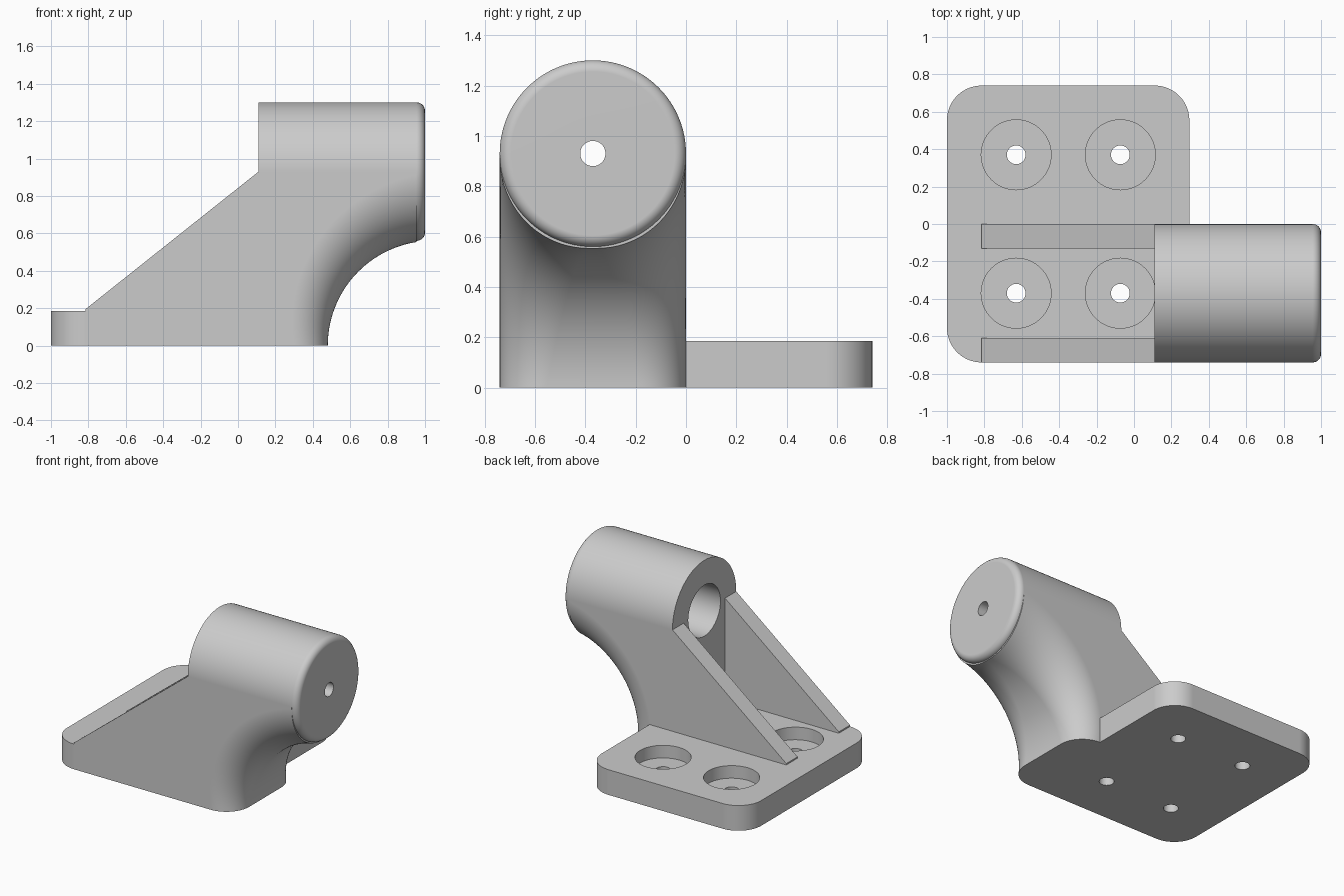
import bpy, bmesh, math
from mathutils import Vector

cube = bpy.data.objects.get("Cube")
if cube:
    bpy.data.objects.remove(cube, do_unlink=True)

grey = bpy.data.materials.new("plain grey")
grey.use_nodes = True
grey.diffuse_color = (0.6, 0.6, 0.6, 1)
grey.node_tree.nodes["Principled BSDF"].inputs["Base Color"].default_value = (0.6, 0.6, 0.6, 1)

THICK = 0.185            # plate thickness and corner radius
BACK, AXIS_Z = 0.11, 0.93  # rear face and height of the barrel
R = 0.37                 # barrel radius, also half its width
BORE, PIN = 0.187, 0.05  # wide and narrow hole radii
STEP = 0.81              # where the barrel bore narrows


def make(name, bm):
    bmesh.ops.remove_doubles(bm, verts=bm.verts, dist=1e-5)
    bmesh.ops.recalc_face_normals(bm, faces=bm.faces)
    mesh = bpy.data.meshes.new(name)
    bm.to_mesh(mesh)
    bm.free()
    mesh.materials.append(grey)
    obj = bpy.data.objects.new(name, mesh)
    bpy.context.collection.objects.link(obj)
    return obj


def lathe(name, profile, location, steps=96, upright=False):
    """Revolve a closed (distance, radius) profile about x, or z if upright."""
    bm = bmesh.new()
    rings = []
    for i in range(steps):
        a = math.tau * i / steps
        rings.append([bm.verts.new((d, r * math.cos(a), r * math.sin(a))) for d, r in profile])
    for i, ring in enumerate(rings):
        other = rings[(i + 1) % steps]
        for j in range(len(profile)):
            k = (j + 1) % len(profile)
            if profile[j][1] or profile[k][1]:
                bm.faces.new((ring[j], ring[k], other[k], other[j]))
    obj = make(name, bm)
    obj.location = location
    if upright:
        obj.rotation_euler.y = -math.pi / 2
    return obj


def cut(obj, cutter):
    cutter.hide_render = True
    mod = obj.modifiers.new("cut", "BOOLEAN")
    mod.operation, mod.solver, mod.object = "DIFFERENCE", "EXACT", cutter
    bpy.context.view_layer.objects.active = obj
    bpy.ops.object.modifier_apply(modifier=mod.name)
    bpy.data.objects.remove(cutter, do_unlink=True)


def smooth(obj):
    bpy.ops.object.select_all(action="DESELECT")
    obj.select_set(True)
    bpy.context.view_layer.objects.active = obj
    bpy.ops.object.shade_smooth_by_angle(angle=math.radians(30))
    mod = obj.modifiers.new("flat sides", "WEIGHTED_NORMAL")
    mod.keep_sharp = True


# Base plate with rounded corners and four counterbored holes
bm = bmesh.new()
bmesh.ops.create_cube(bm, size=1)
for v in bm.verts:
    v.co = Vector((-0.352 + v.co.x * 1.296, v.co.y * 4 * R, (v.co.z + 0.5) * THICK))
upright = [e for e in bm.edges if abs(e.verts[0].co.z - e.verts[1].co.z) > 0.1]
bmesh.ops.bevel(bm, geom=upright, offset=THICK, segments=16, profile=0.5, affect="EDGES")
plate = make("base_plate", bm)
hole = [(-0.1, 0), (-0.1, PIN), (THICK / 2, PIN), (THICK / 2, BORE), (0.3, BORE), (0.3, 0)]
for x in (-0.63, -0.073):
    for y in (-R, R):
        cut(plate, lathe("hole_cutter", hole, (x, y, 0), 64, upright=True))
smooth(plate)

# Horizontal barrel with a stepped bore and a rounded front rim
rim = 0.045
fillet = [(1 - rim + rim * math.sin(a), R - rim + rim * math.cos(a))
          for a in (math.pi / 2 * i / 8 for i in range(9))]
profile = [(BACK, BORE), (BACK, R)] + fillet + [(1, PIN), (STEP, PIN), (STEP, BORE)]
smooth(lathe("barrel", profile, (0, -R, AXIS_Z), 128))

# Pillar: curved sweep whose corners open from the plate radius into the barrel
CX, INNER, N, M = BACK + AXIS_Z, AXIS_Z - R, 40, 20
bm = bmesh.new()
rows = []
for i in range(N + 1):
    t = i / N
    th = t * math.pi / 2
    r = THICK + (R - THICK) * t
    row = []
    for side in (1, -1):
        corner = []
        for j in range(M + 1):
            a = math.pi / 2 * j / M
            s = INNER + r - r * math.sin(a)
            y = -R + side * (R - r + r * math.cos(a))
            corner.append(bm.verts.new((CX - s * math.cos(th), y, s * math.sin(th))))
        row += corner[::side]
    rows.append(row)
for lower, upper in zip(rows, rows[1:]):
    for j in range(len(lower) - 1):
        bm.faces.new((lower[j], lower[j + 1], upper[j + 1], upper[j]))
low_l, low_r, top_l, top_r = [bm.verts.new((BACK, y, z)) for z in (0, AXIS_Z) for y in (0, -2 * R)]
bm.faces.new([row[0] for row in rows] + [top_l, low_l])
bm.faces.new([row[-1] for row in rows] + [top_r, low_r])
bm.faces.new(rows[0] + [low_r, low_l])
bm.faces.new((rows[-1][0], rows[-1][-1], top_r, top_l))
bm.faces.new((low_l, low_r, top_r, top_l))
bm.faces.new(rows[-1])
bmesh.ops.remove_doubles(bm, verts=bm.verts, dist=1e-5)
bmesh.ops.bisect_plane(bm, geom=bm.verts[:] + bm.edges[:] + bm.faces[:],
                       plane_co=(1 - rim, 0, 0), plane_no=(1, 0, 0), clear_outer=True)
bmesh.ops.holes_fill(bm, edges=[e for e in bm.edges if e.is_boundary], sides=0)
pillar = make("pillar", bm)
grow = 0.001
bore = [(0, 0), (0, BORE + grow), (STEP + grow, BORE + grow),
        (STEP + grow, PIN + grow), (1.1, PIN + grow), (1.1, 0)]
cut(pillar, lathe("bore_cutter", bore, (0, -R, AXIS_Z)))
smooth(pillar)

# Two sloping side ribs
for name, y in (("left_rib", 0), ("right_rib", -2 * R + 0.13)):
    bm = bmesh.new()
    outline = [(-0.815, 0.1), (BACK, 0.1), (BACK, AXIS_Z), (-0.815, 0.195)]
    face = bm.faces.new([bm.verts.new((x, y, z)) for x, z in outline])
    ext = bmesh.ops.extrude_face_region(bm, geom=[face])["geom"]
    bmesh.ops.translate(bm, vec=(0, -0.13, 0),
                        verts=[g for g in ext if isinstance(g, bmesh.types.BMVert)])
    make(name, bm)
